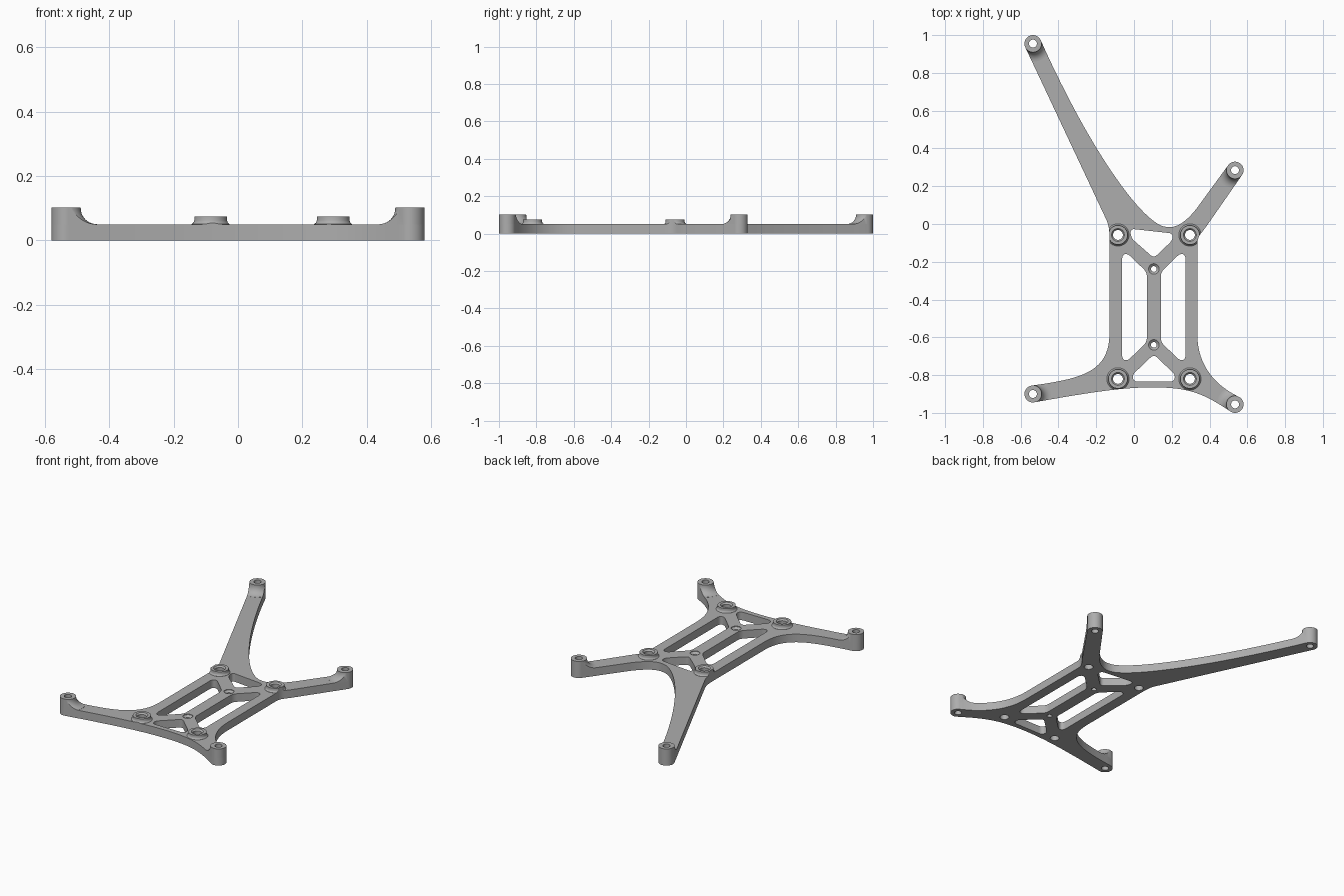
import bpy, bmesh
from math import sin, cos, pi, atan2
from mathutils import Vector

cube = bpy.data.objects.get("Cube")
if cube:
    bpy.data.objects.remove(cube, do_unlink=True)

grey = bpy.data.materials.new("mid_grey")
grey.use_nodes = True
grey.diffuse_color = (0.42, 0.42, 0.42, 1)
grey.node_tree.nodes["Principled BSDF"].inputs["Base Color"].default_value = (0.42, 0.42, 0.42, 1)

THICK, POST_TOP, BOSS_TOP = 0.05, 0.103, 0.075
POST_R, POST_HOLE, BOSS_HOLE = 0.045, 0.021, 0.026
SEG = 40


def cubic(a, b, c, d, n=20):
    a, b, c, d = map(Vector, (a, b, c, d))
    return [a*(1-t)**3 + b*3*t*(1-t)**2 + c*3*t*t*(1-t) + d*t**3
            for t in (i / n for i in range(n + 1))]


def circle(c, r):
    return [Vector((c[0] + r*cos(2*pi*i/SEG), c[1] + r*sin(2*pi*i/SEG))) for i in range(SEG)]


def arc(c, start, end, n=20):
    """Counter-clockwise post end between two outline points."""
    a0 = atan2(start[1]-c[1], start[0]-c[0])
    a1 = atan2(end[1]-c[1], end[0]-c[0])
    if a1 < a0:
        a1 += 2*pi
    return [Vector((c[0] + POST_R*cos(a0+(a1-a0)*i/n), c[1] + POST_R*sin(a0+(a1-a0)*i/n)))
            for i in range(n + 1)]


def rounded(points, r=0.022):
    """Polygon with softened corners."""
    pts, out = [Vector(p) for p in points], []
    for i, p in enumerate(pts):
        u, v = pts[i-1] - p, pts[(i+1) % len(pts)] - p
        a = p + u.normalized()*min(r, u.length*0.48)
        b = p + v.normalized()*min(r, v.length*0.48)
        out += cubic(a, a.lerp(p, 0.6), b.lerp(p, 0.6), b, 6)
    return out


def finish(name, bm):
    bmesh.ops.remove_doubles(bm, verts=bm.verts, dist=1e-5)
    bmesh.ops.recalc_face_normals(bm, faces=bm.faces)
    me = bpy.data.meshes.new(name)
    bm.to_mesh(me)
    bm.free()
    me.materials.append(grey)
    ob = bpy.data.objects.new(name, me)
    bpy.context.collection.objects.link(ob)
    return ob


def prism(name, loops, height):
    """Filled outline with openings, extruded up from the ground."""
    cu = bpy.data.curves.new(name, 'CURVE')
    cu.dimensions, cu.fill_mode, cu.extrude = '2D', 'BOTH', height / 2
    for loop in loops:
        sp = cu.splines.new('POLY')
        sp.points.add(len(loop) - 1)
        for pt, co in zip(sp.points, loop):
            pt.co = (co[0], co[1], 0, 1)
        sp.use_cyclic_u = True
    tmp = bpy.data.objects.new(name + "_tmp", cu)
    bpy.context.collection.objects.link(tmp)
    dg = bpy.context.evaluated_depsgraph_get()
    bm = bmesh.new()
    bm.from_mesh(bpy.data.meshes.new_from_object(tmp.evaluated_get(dg)))
    bmesh.ops.translate(bm, verts=bm.verts, vec=(0, 0, height / 2))
    bpy.data.objects.remove(tmp, do_unlink=True)
    return finish(name, bm)


def lathe(name, profile, centre):
    """Closed (radius, height) profile revolved about a vertical axis."""
    bm = bmesh.new()
    rings = [[bm.verts.new((centre[0] + r*cos(2*pi*i/SEG), centre[1] + r*sin(2*pi*i/SEG), z))
              for i in range(SEG)] for r, z in profile]
    for k, ring in enumerate(rings):
        prev = rings[k-1]
        for i in range(SEG):
            j = (i + 1) % SEG
            bm.faces.new((prev[i], prev[j], ring[j], ring[i]))
    return finish(name, bm)


def boolean(ob, other, operation):
    mod = ob.modifiers.new("cut", 'BOOLEAN')
    mod.operation, mod.object, mod.solver = operation, other, 'EXACT'
    dg = bpy.context.evaluated_depsgraph_get()
    me = bpy.data.meshes.new_from_object(ob.evaluated_get(dg))
    ob.modifiers.clear()
    ob.data = me


# Post centres, with the outline points where each arm meets its post
posts = {"back_right": (-0.535, 0.955), "front_right": (-0.535, -0.90),
         "front_left": (0.535, -0.955), "back_left": (0.535, 0.285)}
bosses = {side: (x, y) for side, x, y in
          (("back_right", -0.085, -0.058), ("back_left", 0.296, -0.058),
           ("front_right", -0.085, -0.82), ("front_left", 0.296, -0.82))}

# Outer outline, counter-clockwise
right_edge = (cubic((-0.145, 0.02), (-0.13, -0.02), (-0.13, -0.04), (-0.13, -0.1))
              + cubic((-0.13, -0.58), (-0.13, -0.79), (-0.29, -0.82), (-0.545, -0.856)))
front_edge = (cubic((-0.528, -0.944), (-0.2, -0.885), (-0.05, -0.865), (0.1, -0.865))
              + cubic((0.1, -0.865), (0.3, -0.865), (0.37, -0.9), (0.515, -0.995))[1:])
left_edge = (cubic((0.557, -0.916), (0.4, -0.84), (0.335, -0.72), (0.335, -0.58))
             + cubic((0.335, -0.12), (0.335, -0.06), (0.35, -0.06), (0.385, -0.01)))
back_edge = (cubic((0.33, 0.08), (0.25, -0.02), (0.2, -0.02), (0.17, -0.015))
             + cubic((0.17, -0.015), (0.06, -0.01), (-0.22, 0.36), (-0.494, 0.973), 32)[1:])
outline = (arc(posts["back_right"], back_edge[-1], (-0.576, 0.937)) + right_edge
           + arc(posts["front_right"], right_edge[-1], front_edge[0])[1:-1] + front_edge
           + arc(posts["front_left"], front_edge[-1], left_edge[0])[1:-1] + left_edge
           + arc(posts["back_left"], (0.573, 0.26), (0.497, 0.308)) + back_edge[:-1])

# Windows in the frame
side_window = [(-0.063, -0.165), (-0.035, -0.155), (0.068, -0.255),
               (0.068, -0.625), (-0.035, -0.725), (-0.063, -0.715)]
back_window = [(-0.02, -0.025), (0.205, -0.05), (0.205, -0.085), (0.105, -0.18), (-0.015, -0.075)]
front_window = [(0.105, -0.69), (0.22, -0.80), (0.21, -0.835), (0, -0.835), (-0.01, -0.80)]
windows = [rounded(side_window), rounded([(0.21 - x, y) for x, y in side_window]),
           rounded(back_window), rounded(front_window)]

holes = ([circle(c, POST_HOLE) for c in posts.values()]
         + [circle(c, BOSS_HOLE) for c in bosses.values()])
frame = prism("frame_plate", [outline] + windows + holes, THICK)
envelope = prism("envelope", [outline] + windows, 0.2)

# Countersunk holes in the centre spine
for y in (-0.238, -0.64):
    cutter = lathe("cutter", [(0.0, -0.02), (0.015, -0.02), (0.015, 0.035),
                              (0.028, 0.046), (0.028, 0.07), (0.0, 0.07)], (0.105, y))
    boolean(frame, cutter, 'DIFFERENCE')
    bpy.data.objects.remove(cutter, do_unlink=True)

parts = [frame]
base = THICK - 0.005

# Corner posts with a concave flare running onto the arm
flare = [(0.096 - 0.05*cos(a), 0.1 - 0.0495*sin(a)) for a in (pi/2*i/10 for i in range(11))]
post_profile = [(POST_HOLE, base), (POST_HOLE, POST_TOP), (0.046, POST_TOP)] + flare + [(0.096, base)]
for side, c in posts.items():
    ob = lathe(side + "_post", post_profile, c)
    boolean(ob, envelope, 'INTERSECT')
    parts.append(ob)

# Raised screw bosses with a chamfered mouth and a small foot flare
boss_profile = [(BOSS_HOLE, base), (BOSS_HOLE, 0.066), (0.034, BOSS_TOP), (0.051, BOSS_TOP),
                (0.051, 0.062), (0.053, 0.056), (0.059, 0.0505), (0.059, base)]
for side, c in bosses.items():
    ob = lathe(side + "_boss", boss_profile, c)
    boolean(ob, envelope, 'INTERSECT')
    parts.append(ob)

bpy.data.objects.remove(envelope, do_unlink=True)

# Smooth curved walls, crisp edges
bpy.ops.object.select_all(action='DESELECT')
for ob in parts:
    ob.select_set(True)
bpy.context.view_layer.objects.active = frame
bpy.ops.object.shade_smooth_by_angle(angle=pi/6)
